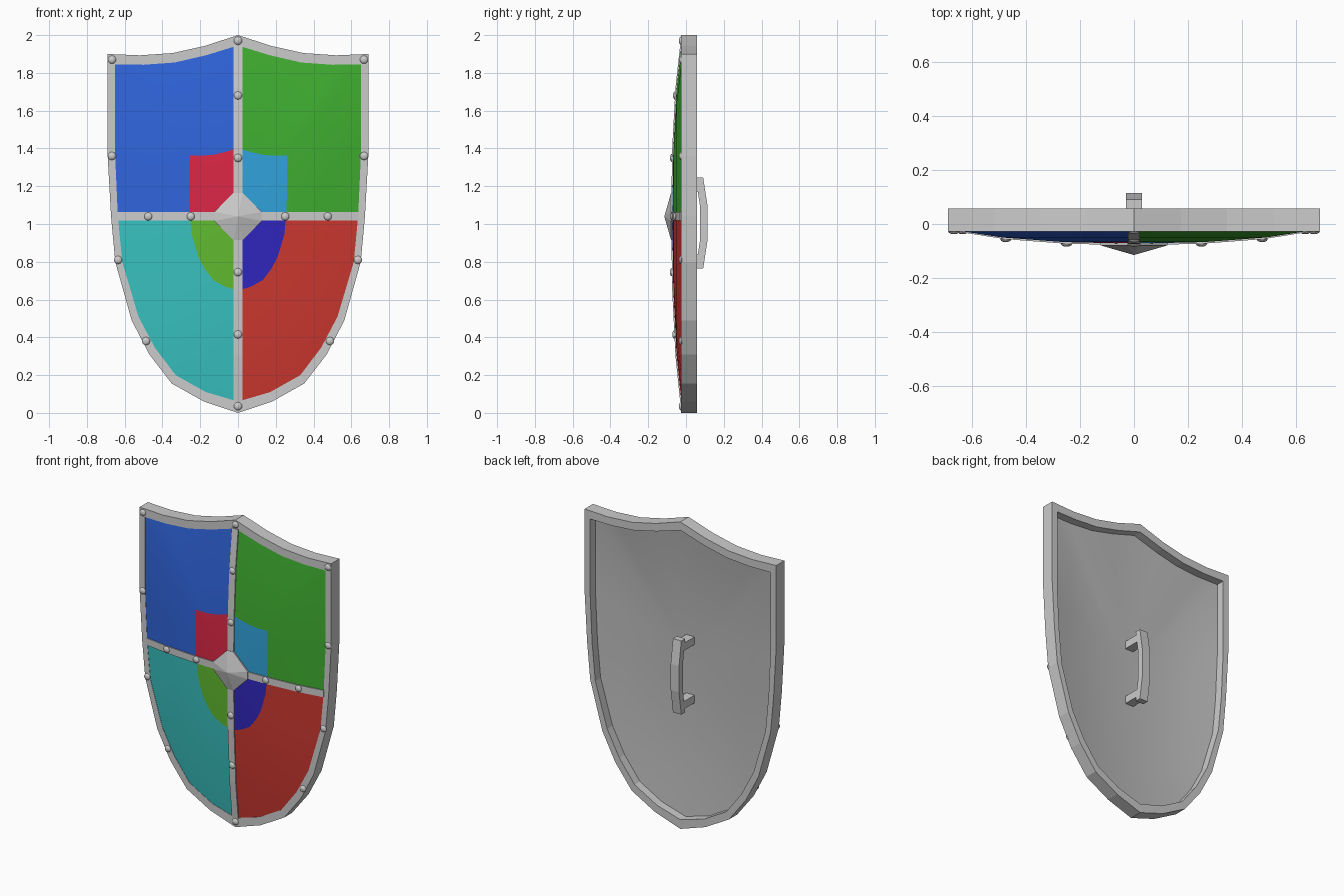
import bpy, bmesh, math
from mathutils import Matrix

if "Cube" in bpy.data.objects:
    bpy.data.objects.remove(bpy.data.objects["Cube"])

CZ = 1.04  # height of the shield centre
# right half outlines (x, z), from top point to bottom point
OUTER = [(0, 2), (.175, 1.943), (.345, 1.905), (.52, 1.893), (.69, 1.9), (.69, 1.36), (.672, CZ),
         (.65, .8), (.563, .49), (.47, .31), (.35, .155), (.18, .06), (0, 0)]
INNER = [(0, 1.945), (.17, 1.893), (.335, 1.855), (.5, 1.843), (.65, 1.845), (.65, 1.35), (.636, CZ),
         (.613, .8), (.527, .51), (.44, .345), (.33, .2), (.17, .11), (0, .06)]
# dome section: (scale, front y, back y)
RINGS = [(1, -.025, .003), (.75, -.05, -.022), (.4, -.067, -.042)]
APEX = (-.073, -.047)


def full(half):
    return half + [(-x, z) for x, z in half[-2:0:-1]]


def finish(name, bm, mats=(), smooth=None):
    bmesh.ops.remove_doubles(bm, verts=bm.verts, dist=1e-5)
    bmesh.ops.recalc_face_normals(bm, faces=bm.faces)
    me = bpy.data.meshes.new(name)
    bm.to_mesh(me)
    bm.free()
    ob = bpy.data.objects.new(name, me)
    bpy.context.collection.objects.link(ob)
    for m in mats:
        me.materials.append(m)
    if smooth:
        bpy.ops.object.select_all(action='DESELECT')
        ob.select_set(True)
        bpy.context.view_layer.objects.active = ob
        bpy.ops.object.shade_smooth_by_angle(angle=math.radians(smooth))
    return ob


def material(name, rgb):
    m = bpy.data.materials.new(name)
    m.diffuse_color = (*rgb, 1)
    m.use_nodes = True
    m.node_tree.nodes["Principled BSDF"].inputs["Base Color"].default_value = m.diffuse_color
    return m


def bridge(bm, a, b, closed=True):
    n = len(a)
    return [bm.faces.new((a[i], a[(i + 1) % n], b[(i + 1) % n], b[i]))
            for i in range(n if closed else n - 1)]


# rim: rectangular band around the outline
bm = bmesh.new()
loops = [[bm.verts.new((x, y, z)) for x, z in full(o)]
         for o, y in ((OUTER, -.027), (OUTER, .058), (INNER, .058), (INNER, -.027))]
for i in range(4):
    bridge(bm, loops[i], loops[(i + 1) % 4])
finish("rim", bm)

# domed panel: concentric rings, coloured by quarter on the front
grey = material("grey", (.5, .5, .5))
names = [("blue", (.03, .13, .72)), ("green", (.05, .42, .03)), ("teal", (.04, .54, .53)), ("red", (.62, .04, .03)),
         ("bright_red", (.72, .02, .06)), ("sky_blue", (.03, .36, .7)), ("leaf_green", (.12, .5, .03)),
         ("navy", (.03, .02, .52))]
mats = [grey] + [material(n, c) for n, c in names]
bm = bmesh.new()
outline = full(INNER)
edges = []
for side in (1, 2):
    rings = [[bm.verts.new((x * r[0], r[side], CZ + (z - CZ) * r[0])) for x, z in outline] for r in RINGS]
    apex = bm.verts.new((0, APEX[side - 1], CZ))
    faces = [bridge(bm, rings[0], rings[1]), bridge(bm, rings[1], rings[2])]
    n = len(outline)
    faces.append([bm.faces.new((rings[2][i], rings[2][(i + 1) % n], apex)) for i in range(n)])
    edges.append(rings[0])
    if side == 1:
        for k, group in enumerate(faces):
            for f in group:
                c = f.calc_center_median()
                f.material_index = 1 + (c.x > 0) + 2 * (c.z < CZ) + 4 * (k == 2)
bridge(bm, edges[0], edges[1])
finish("panel", bm, mats, 25)


# cross straps following the dome
def strap(name, path, vertical, w=.0225):
    bm = bmesh.new()
    rows = []
    for t, y in path:
        quad = [(-w, y), (w, y), (w, y + .02), (-w, y + .02)]
        rows.append([bm.verts.new((a, b, t) if vertical else (t, b, CZ + a)) for a, b in quad])
    for p, q in zip(rows, rows[1:]):
        bridge(bm, p, q)
    bm.faces.new(rows[0])
    bm.faces.new(rows[-1])
    finish(name, bm)


def lift(s):  # strap front y at dome scale s
    pts = [(0, -.079), (.4, -.073), (.75, -.056), (1, -.031)]
    for (a, ya), (b, yb) in zip(pts, pts[1:]):
        if s <= b:
            return ya + (yb - ya) * (s - a) / (b - a)
    return -.031


S = (1, .75, .4, 0)
strap("vertical_strap", [(CZ + .905 * s, lift(s)) for s in S] + [(CZ - .98 * s, lift(s)) for s in S[-2::-1]], True)
strap("horizontal_strap", [(-.638 * s, lift(s)) for s in S] + [(.638 * s, lift(s)) for s in S[-2::-1]], False)

# central boss: pyramid with clipped corners
bm = bmesh.new()
a, b = .125, .024
base = [(a, b), (b, a), (-b, a), (-a, b), (-a, -b), (-b, -a), (b, -a), (a, -b)]
lo = [bm.verts.new((x, -.06, CZ + z)) for x, z in base]
hi = [bm.verts.new((x, -.079, CZ + z)) for x, z in base]
tip = bm.verts.new((0, -.115, CZ))
bridge(bm, lo, hi)
bm.faces.new(lo)
for i in range(8):
    bm.faces.new((hi[i], hi[(i + 1) % 8], tip))
finish("boss", bm)

# rivets on the rim and straps
spots = [(0, 1.97, -.027), (0, .035, -.027)]
for x, z in ((.667, 1.87), (.668, 1.36), (.635, .81), (.487, .38)):
    spots += [(x, z, -.027), (-x, z, -.027)]
spots += [(0, z, lift((z - CZ) / .905 if z > CZ else (CZ - z) / .98)) for z in (1.68, 1.35, .745, .415)]
spots += [(s * x, CZ, lift(x / .638)) for x in (.25, .475) for s in (-1, 1)]
bm = bmesh.new()
for x, z, y in spots:
    bmesh.ops.create_uvsphere(bm, u_segments=10, v_segments=6, radius=.022,
                              matrix=Matrix.Translation((x, y, z)) @ Matrix.Diagonal((1, .5, 1, 1))
                              @ Matrix.Rotation(math.pi / 2, 4, 'X'))
finish("rivets", bm, smooth=40)

# handle: bent grip bar and two legs
bm = bmesh.new()
rows = []
for z, y in ((1.245, .091), (1.09, .115), (.92, .115), (.765, .091)):
    rows.append([bm.verts.new(p) for p in ((-.03, y, z), (.03, y, z), (.03, y - .04, z), (-.03, y - .04, z))])
for p, q in zip(rows, rows[1:]):
    bridge(bm, p, q)
bm.faces.new(rows[0])
bm.faces.new(rows[-1])
finish("handle_grip", bm)
for name, z in (("handle_leg_top", 1.195), ("handle_leg_bottom", .815)):
    bm = bmesh.new()
    bmesh.ops.create_cube(bm, size=1, matrix=Matrix.Translation((0, .008, z)) @ Matrix.Diagonal((.06, .125, .05, 1)))
    finish(name, bm)
